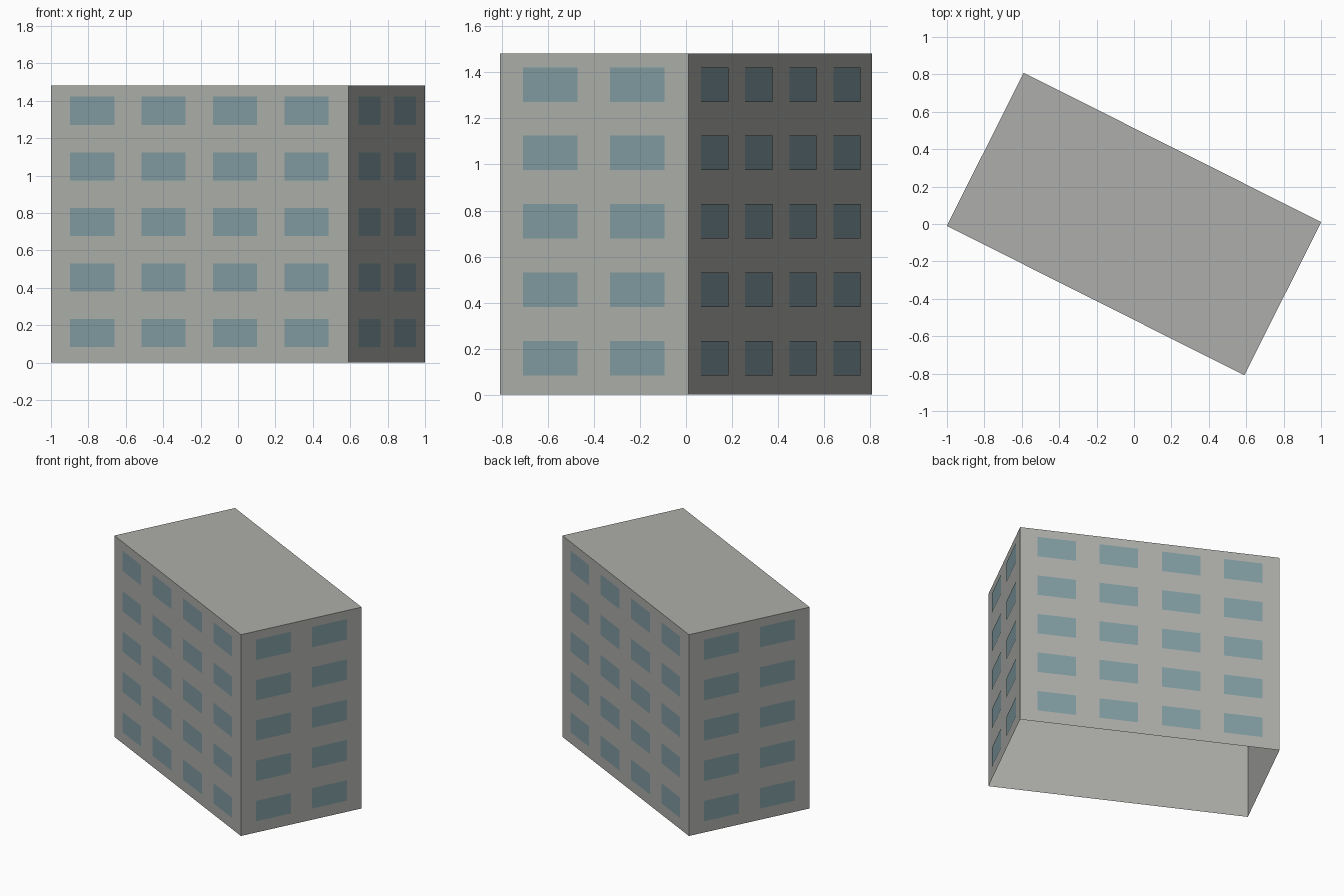
import bpy, bmesh
from math import radians
from mathutils import Matrix

if "Cube" in bpy.data.objects:
    bpy.data.objects.remove(bpy.data.objects["Cube"])

LENGTH, DEPTH, HEIGHT = 1.78, 0.916, 1.483
TURN = Matrix.Rotation(radians(-26.66), 4, "Z")
PROUD = 0.003                      # window planes sit just off the wall
FLOORS, FLOOR_PITCH, FIRST_FLOOR = 5, 0.297, 0.159
WINDOW_W, WINDOW_H = 0.264, 0.15


def material(name, colour):
    m = bpy.data.materials.new(name)
    m.use_nodes = True
    m.diffuse_color = colour
    m.node_tree.nodes["Principled BSDF"].inputs["Base Color"].default_value = colour
    return m


def finish(name, bm, mat):
    mesh = bpy.data.meshes.new(name)
    bm.transform(TURN)
    bm.to_mesh(mesh)
    bm.free()
    mesh.materials.append(mat)
    obj = bpy.data.objects.new(name, mesh)
    bpy.context.collection.objects.link(obj)


concrete = material("concrete grey", (0.42, 0.43, 0.405, 1))
glass = material("window blue", (0.22, 0.33, 0.36, 1))

# Building shell: walls and flat roof, open underneath
bm = bmesh.new()
bmesh.ops.create_cube(bm, size=1)
bmesh.ops.scale(bm, vec=(LENGTH, DEPTH, HEIGHT), verts=bm.verts)
bmesh.ops.translate(bm, vec=(0, 0, HEIGHT / 2), verts=bm.verts)
bm.normal_update()
bmesh.ops.delete(bm, geom=[f for f in bm.faces if f.normal.z < -0.5], context="FACES_ONLY")
finish("building_shell", bm, concrete)


def window_wall(name, angle, distance, columns, pitch):
    """Grid of flat windows on the wall that faces -y before turning by angle."""
    bm = bmesh.new()
    spin = Matrix.Rotation(radians(angle), 4, "Z")
    for floor in range(FLOORS):
        for col in range(columns):
            x = (col - (columns - 1) / 2) * pitch
            z = FIRST_FLOOR + floor * FLOOR_PITCH
            place = (spin @ Matrix.Translation((x, -distance - PROUD, z))
                     @ Matrix.Rotation(radians(90), 4, "X")
                     @ Matrix.Diagonal((WINDOW_W, WINDOW_H, 1, 1)))
            bmesh.ops.create_grid(bm, x_segments=1, y_segments=1, size=0.5, matrix=place)
    finish(name, bm, glass)


# Windows on all four walls
window_wall("front_windows", 0, DEPTH / 2, 4, 0.427)
window_wall("left_windows", 90, LENGTH / 2, 2, 0.424)
window_wall("back_windows", 180, DEPTH / 2, 4, 0.427)
window_wall("right_windows", 270, LENGTH / 2, 2, 0.424)
